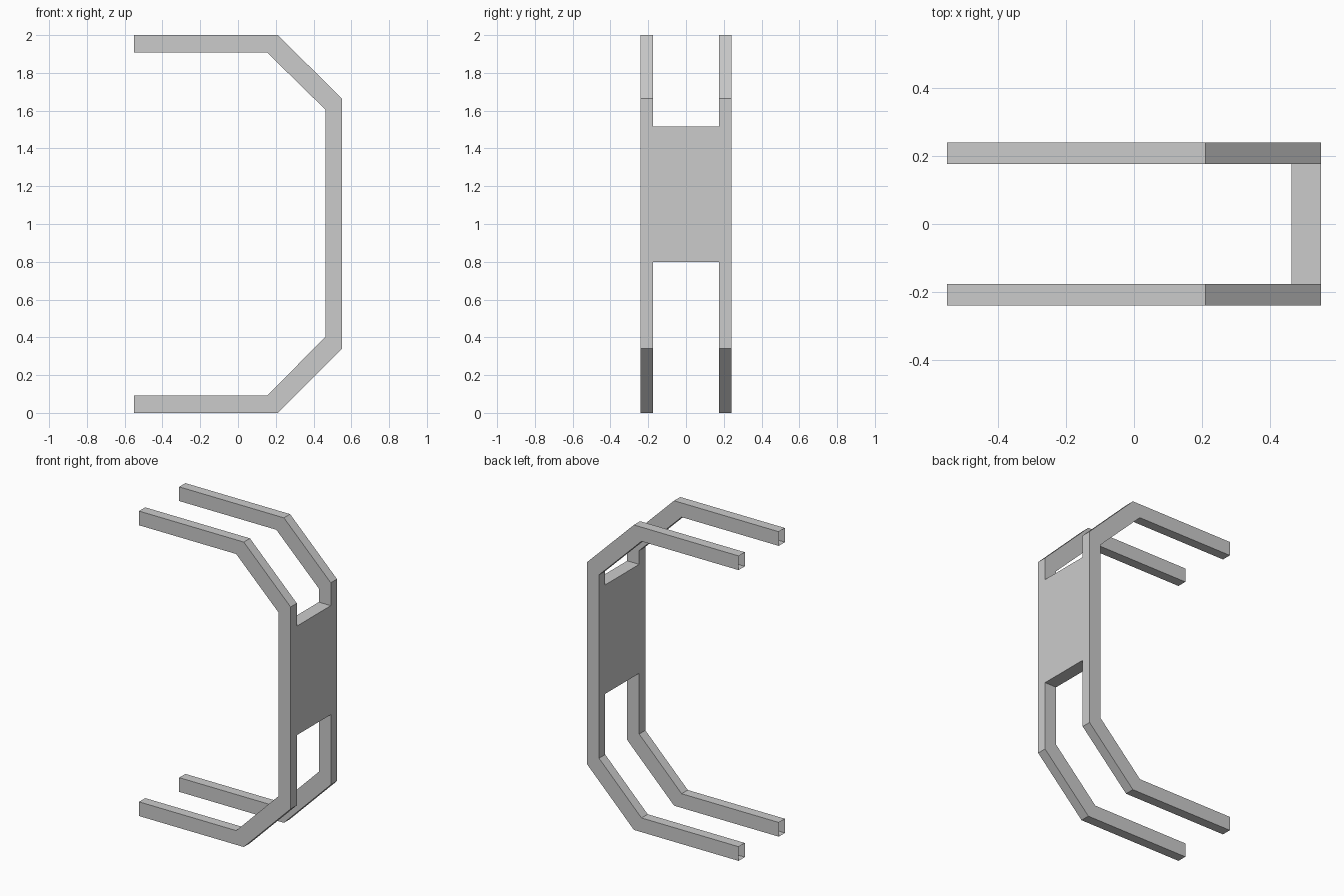
import bpy
import bmesh

cube = bpy.data.objects.get("Cube")
if cube:
    bpy.data.objects.remove(cube, do_unlink=True)

# Single grey material
grey = bpy.data.materials.new("plain_grey")
grey.use_nodes = True
colour = (0.6, 0.6, 0.6, 1)
grey.diffuse_color = colour
grey.node_tree.nodes["Principled BSDF"].inputs["Base Color"].default_value = colour

# C-shaped rail profile as (x, z) pairs, outer and inner outline
outer = [(-0.55, 0), (0.21, 0), (0.55, 0.34), (0.55, 0.8),
         (0.55, 1.515), (0.55, 1.665), (0.21, 2), (-0.55, 2)]
inner = [(-0.55, 0.093), (0.155, 0.093), (0.463, 0.402), (0.463, 0.8),
         (0.463, 1.515), (0.463, 1.605), (0.155, 1.907), (-0.55, 1.907)]
Y_OUT, Y_IN = 0.24, 0.176
PLATE = 3  # profile segment spanned by the back plate

bm = bmesh.new()


def add_rail(side):
    """Hollow rail with open tips; leaves a gap where the plate joins."""
    rings = []
    for (xo, zo), (xi, zi) in zip(outer, inner):
        corners = ((xo, Y_OUT, zo), (xo, Y_IN, zo), (xi, Y_IN, zi), (xi, Y_OUT, zi))
        rings.append([bm.verts.new((x, side * y, z)) for x, y, z in corners])
    for i in range(len(rings) - 1):
        a, b = rings[i], rings[i + 1]
        for k in range(4):
            if i == PLATE and k == 1:
                continue
            n = (k + 1) % 4
            bm.faces.new((a[k], a[n], b[n], b[k]))
    return rings


front = add_rail(-1)
back = add_rail(1)

# Plate joining both rails: outer, inner, lower and upper faces
f0, f1 = front[PLATE], front[PLATE + 1]
b0, b1 = back[PLATE], back[PLATE + 1]
for p, q in ((f0[1], f1[1], b1[1], b0[1]), (f0[2], f1[2], b1[2], b0[2])), \
            ((f0[1], f0[2], b0[2], b0[1]), (f1[1], f1[2], b1[2], b1[1])):
    bm.faces.new(p)
    bm.faces.new(q)

bmesh.ops.recalc_face_normals(bm, faces=bm.faces)
# Make sure the outermost plate face looks towards +x
bm.normal_update()
outer_face = max(bm.faces, key=lambda f: f.calc_center_median().x)
if outer_face.normal.x < 0:
    bmesh.ops.reverse_faces(bm, faces=bm.faces)

mesh = bpy.data.meshes.new("bracket_frame")
bm.to_mesh(mesh)
bm.free()
mesh.materials.append(grey)
frame = bpy.data.objects.new("bracket_frame", mesh)
bpy.context.scene.collection.objects.link(frame)
